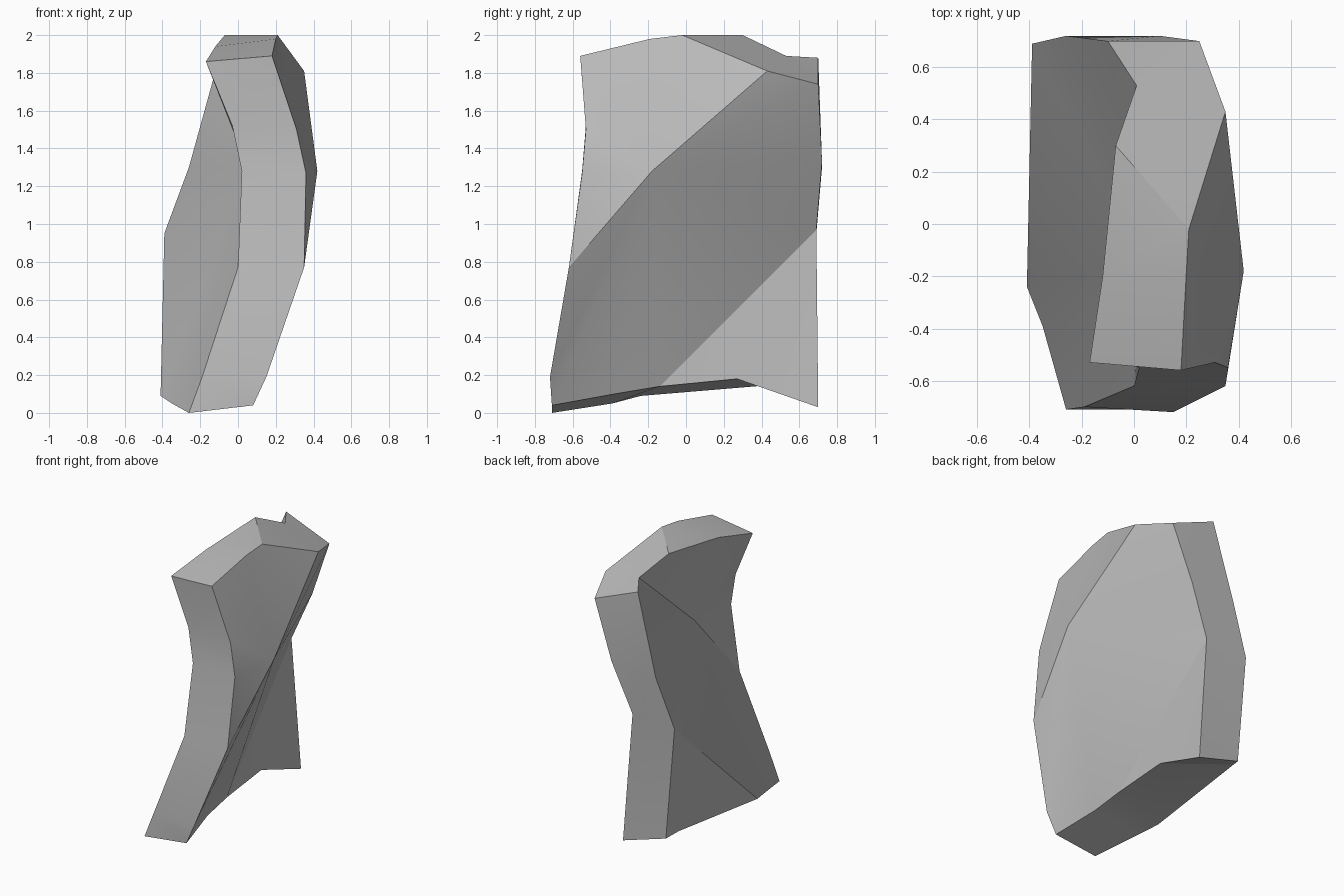
import bpy
import bmesh
import math
from mathutils import Vector

default_cube = bpy.data.objects.get("Cube")
if default_cube:
    bpy.data.objects.remove(default_cube, do_unlink=True)


def make_material(name, colour):
    material = bpy.data.materials.new(name)
    material.use_nodes = True
    material.diffuse_color = colour
    shader = material.node_tree.nodes["Principled BSDF"]
    shader.inputs["Base Color"].default_value = colour
    return material


# Rim of the slab: each entry pairs a left-side point with its right-side point
front_rim = [
    ((.18, -.56, 1.89), (-.17, -.53, 1.86)),
    ((.31, -.53, 1.5), (-.03, -.53, 1.52)),
    ((.36, -.55, 1.27), (.02, -.55, 1.28)),
    ((.35, -.62, .77), (0, -.62, .77)),
    ((.15, -.72, .19), (-.19, -.7, .19)),
]
bottom_rim = [
    ((.08, -.71, .04), (-.26, -.71, 0)),
    ((.02, -.38, .1), (-.35, -.39, .05)),
    ((.01, -.14, .14), (-.41, -.24, .09)),
    ((0, .27, .18), (-.36, .6, .16)),
]
back_rim = [
    ((.02, .7, .03), (-.32, .69, .13)),
    ((-.05, .69, .97), (-.39, .69, .95)),
    ((.1, .72, 1.33), (-.26, .72, 1.3)),
    ((.25, .7, 1.74), (-.1, .7, 1.88)),
]
top_rim = [
    ((.35, .43, 1.81), (.01, .53, 1.89)),
    ((.21, -.02, 2), (-.07, .3, 2)),
    ((.2, -.19, 1.98), (-.12, -.2, 1.94)),
]
rim = front_rim + bottom_rim + back_rim + top_rim

# Last bottom point and first back point belong to a separate corner facet
corner_start = len(front_rim) + len(bottom_rim) - 2
corner_end = corner_start + 3

bm = bmesh.new()
sides = [[bm.verts.new(Vector(pair[side])) for pair in rim] for side in range(2)]
centres = [bm.verts.new((.42, -.18, 1.28)), bm.verts.new((.05, -.17, 1.3))]

# Rim band
for i in range(len(rim)):
    j = (i + 1) % len(rim)
    bm.faces.new((sides[0][i], sides[0][j], sides[1][j], sides[1][i]))

# Broad sides: facets fanned around the bulge, plus the flat lower back corner
for loop, centre in zip(sides, centres):
    fan = loop[:corner_start + 1] + loop[corner_end:]
    for i, vert in enumerate(fan):
        bm.faces.new((centre, vert, fan[(i + 1) % len(fan)]))
    bm.faces.new(loop[corner_start:corner_end + 1])

bmesh.ops.triangulate(bm, faces=[f for f in bm.faces if len(f.verts) > 3])
bmesh.ops.recalc_face_normals(bm, faces=bm.faces)

mesh = bpy.data.meshes.new("twisted_slab")
bm.to_mesh(mesh)
bm.free()
mesh.materials.append(make_material("plain grey", (.5, .5, .5, 1)))

slab = bpy.data.objects.new("twisted_slab", mesh)
bpy.context.collection.objects.link(slab)
bpy.context.view_layer.objects.active = slab
slab.select_set(True)
bpy.ops.object.shade_smooth_by_angle(angle=math.radians(25))
